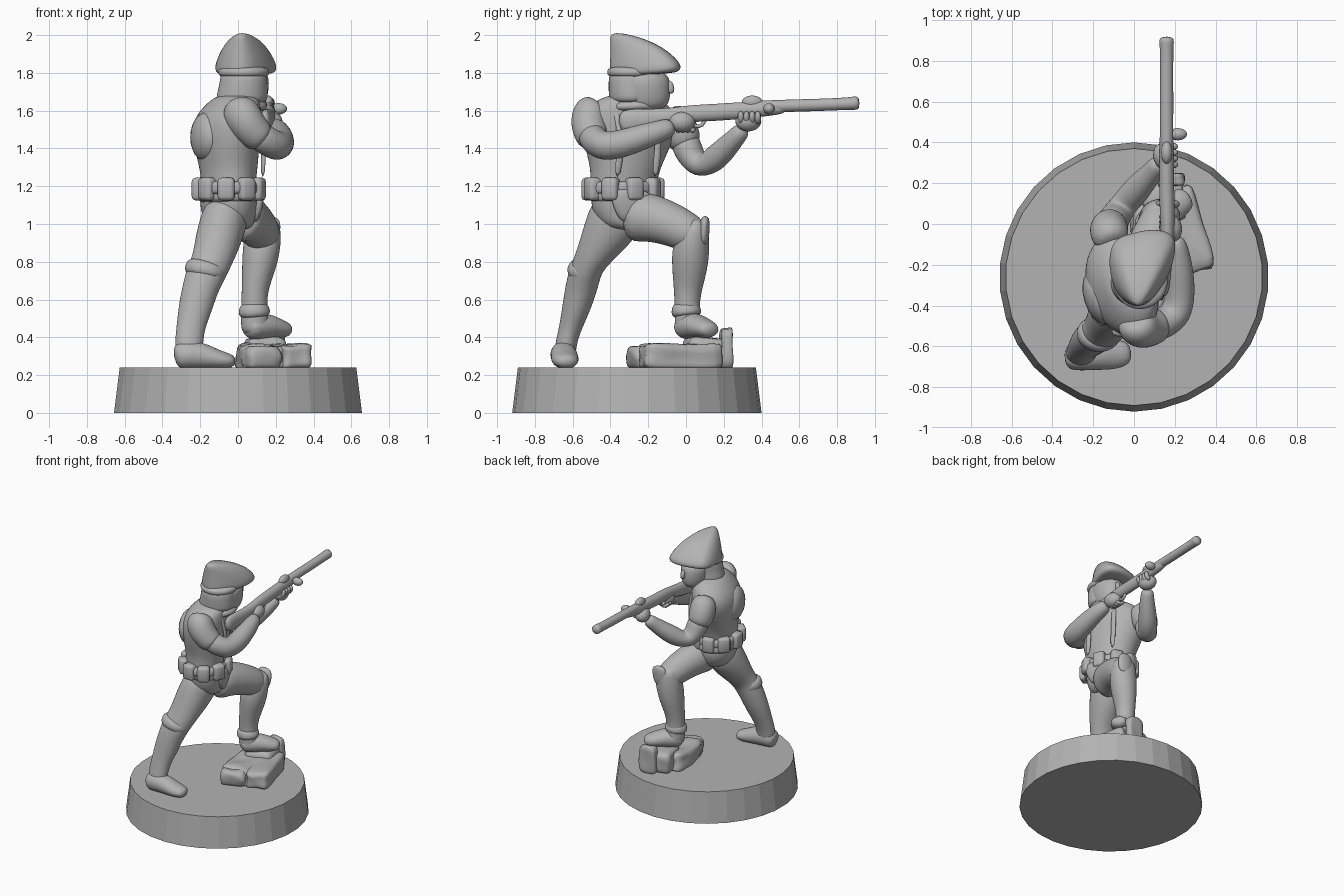
import bpy, bmesh, math, random
from mathutils import Vector, Matrix

random.seed(4)
grey = bpy.data.materials.new("plain grey")
grey.diffuse_color = (0.45, 0.45, 0.45, 1)


def finish(name, bm, subdiv=0, smooth=True):
    bmesh.ops.recalc_face_normals(bm, faces=bm.faces)
    me = bpy.data.meshes.new(name)
    bm.to_mesh(me)
    bm.free()
    me.materials.append(grey)
    ob = bpy.data.objects.new(name, me)
    bpy.context.collection.objects.link(ob)
    for p in me.polygons:
        p.use_smooth = smooth
    if subdiv:
        ob.modifiers.new("Subdivision", "SUBSURF").levels = subdiv
        ob.modifiers[-1].render_levels = subdiv
    return ob


def skin_rings(name, rings, subdiv=2):
    """Bridge equal rings of points and cap both ends."""
    bm = bmesh.new()
    vs = [[bm.verts.new(p) for p in r] for r in rings]
    n = len(vs[0])
    for a, b in zip(vs, vs[1:]):
        for i in range(n):
            bm.faces.new((a[i], a[(i + 1) % n], b[(i + 1) % n], b[i]))
    bm.faces.new(vs[0])
    bm.faces.new(vs[-1])
    return finish(name, bm, subdiv)


def loft(name, secs, side=(1, 0, 0), axis=None, n=12, subdiv=2):
    """Sections are x, y, z, radius along side, radius across."""
    pts = [Vector(s[:3]) for s in secs]
    rings = []
    for i, s in enumerate(secs):
        t = Vector(axis) if axis else pts[min(i + 1, len(pts) - 1)] - pts[max(i - 1, 0)]
        t.normalize()
        u = Vector(side)
        u = (u - t * u.dot(t)).normalized()
        v = t.cross(u)
        a, b = s[3], s[-1]
        rings.append([pts[i] + u * a * 1.04 * math.cos(k * math.tau / n)
                      + v * b * 1.04 * math.sin(k * math.tau / n) for k in range(n)])
    return skin_rings(name, rings, subdiv)


def ball(name, c, r, rot=0):
    bm = bmesh.new()
    m = Matrix.Translation(c) @ Matrix.Rotation(rot, 4, "Z") @ Matrix.Diagonal((*r, 1))
    bmesh.ops.create_uvsphere(bm, u_segments=20, v_segments=12, radius=1, matrix=m)
    return finish(name, bm)


def block(name, c, size, rot=0, rough=0, cuts=0, bevel=0.02):
    bm = bmesh.new()
    bmesh.ops.create_cube(bm, size=1)
    if cuts:
        bmesh.ops.subdivide_edges(bm, edges=bm.edges[:], cuts=cuts, use_grid_fill=True)
    bmesh.ops.transform(bm, verts=bm.verts, matrix=Matrix.Translation(c)
                        @ Matrix.Rotation(rot, 4, "Z") @ Matrix.Diagonal((*size, 1)))
    for v in bm.verts:
        v.co += Vector([random.uniform(-rough, rough) for _ in range(3)])
        v.co.z = max(v.co.z, 0.235)
    if bevel:
        bmesh.ops.bevel(bm, geom=bm.edges[:], offset=bevel, segments=2,
                        affect="EDGES", profile=0.5)
    return finish(name, bm, 1 if cuts else 0, smooth=bool(cuts or bevel))


# Display base
bm = bmesh.new()
bmesh.ops.create_cone(bm, cap_ends=True, segments=30, radius1=0.66, radius2=0.63,
                      depth=0.24, matrix=Matrix.Translation((0, -0.26, 0.12)))
finish("base", bm, smooth=False)

# Rubble under the raised foot
block("rock_slab", (0.26, -0.03, 0.295), (0.17, 0.42, 0.14), 0.29, 0.012, 3, 0)
block("rock_rubble", (0.12, -0.07, 0.285), (0.24, 0.36, 0.15), 0.1, 0.022, 3, 0)
block("rock_low_end", (0.13, -0.23, 0.285), (0.18, 0.13, 0.13), 0.4, 0.02, 2, 0)
block("rock_under_foot", (0.14, 0.1, 0.315), (0.21, 0.21, 0.17), 0.2, 0.015, 2, 0)
block("rock_high_end", (0.18, 0.215, 0.34), (0.13, 0.07, 0.22), 0.1, 0.012, 2, 0)

# Torso stands side-on: shoulder line runs along this direction
SH = (0.31, -0.95, 0)
UP = (0, 0, 1)
loft("torso", [(-0.05, -0.34, 1.14, 0.17, 0.14), (-0.05, -0.33, 1.22, 0.18, 0.14),
               (-0.05, -0.32, 1.30, 0.19, 0.15), (-0.06, -0.31, 1.40, 0.23, 0.165),
               (-0.06, -0.30, 1.50, 0.26, 0.175), (-0.05, -0.30, 1.58, 0.26, 0.16),
               (-0.02, -0.30, 1.645, 0.20, 0.13), (0.0, -0.30, 1.69, 0.10, 0.10)], SH, UP)
loft("pelvis", [(-0.04, -0.33, 1.22, 0.17, 0.14), (-0.05, -0.32, 1.12, 0.19, 0.15),
                (-0.05, -0.32, 1.04, 0.17, 0.14), (-0.03, -0.31, 0.96, 0.11, 0.11)], SH, UP)
loft("jacket_hem", [(-0.05, -0.33, 1.21, 0.18, 0.15), (-0.05, -0.325, 1.15, 0.20, 0.165),
                    (-0.05, -0.32, 1.10, 0.195, 0.16)], SH, UP)
# Jacket front flap
loft("jacket_flap", [(0.09, -0.28, 1.19, 0.13, 0.03), (0.09, -0.29, 1.10, 0.11, 0.035),
                     (0.075, -0.30, 1.00, 0.05, 0.03)], SH)
# Belt and pouches
loft("belt", [(-0.05, -0.335, z, a, b) for z, a, b in
              ((1.15, 0.185, 0.155), (1.17, 0.205, 0.168), (1.21, 0.205, 0.168),
               (1.235, 0.185, 0.155))], SH, UP)
for i in range(9):
    t = i * math.tau / 9 + 0.25
    u, v = 0.185 * math.cos(t), 0.155 * math.sin(t)
    c = (-0.05 + 0.31 * u + 0.95 * v, -0.335 - 0.95 * u + 0.31 * v, 1.185)
    block(f"belt_pouch_{i + 1}", c, (0.075, 0.09, 0.12), math.atan2(c[1] + 0.335, c[0] + 0.05))
# Pack on the back, chest straps
ball("back_pack", (-0.17, -0.36, 1.46), (0.075, 0.14, 0.13), 0.31)
for i, o in enumerate((-0.11, 0.1)):
    x, y = 0.31 * o, -0.95 * o
    loft(f"chest_strap_{i + 1}",
         [(0.07 + x, -0.28 + y, 1.62, 0.02, 0.012), (0.1 + x, -0.255 + y, 1.52, 0.02, 0.012),
          (0.105 + x, -0.25 + y, 1.4, 0.02, 0.012), (0.1 + x, -0.27 + y, 1.24, 0.02, 0.012)],
         SH, n=8, subdiv=1)

# Rear leg, braced on the base
loft("rear_leg", [(-0.05, -0.34, 1.10, 0.12, 0.14), (-0.08, -0.39, 1.0, 0.125, 0.145),
                  (-0.11, -0.45, 0.90, 0.12, 0.115), (-0.14, -0.51, 0.80, 0.105, 0.085),
                  (-0.17, -0.535, 0.74, 0.105, 0.085), (-0.20, -0.555, 0.66, 0.095, 0.085),
                  (-0.225, -0.58, 0.56, 0.09, 0.075), (-0.25, -0.61, 0.46, 0.075, 0.06),
                  (-0.26, -0.635, 0.37, 0.075, 0.055), (-0.26, -0.645, 0.28, 0.07, 0.06)])
loft("rear_boot_cuff", [(-0.16, -0.53, 0.80, 0.085, 0.07), (-0.17, -0.535, 0.77, 0.115, 0.092),
                        (-0.185, -0.55, 0.70, 0.105, 0.09)])
loft("rear_boot", [(-0.34, -0.655, 0.295, 0.055, 0.06), (-0.28, -0.65, 0.31, 0.07, 0.075),
                   (-0.19, -0.645, 0.305, 0.07, 0.07), (-0.10, -0.64, 0.28, 0.075, 0.048),
                   (-0.01, -0.63, 0.27, 0.055, 0.035)], (0, 1, 0))

# Raised leg, foot on the rubble
loft("front_thigh", [(-0.0, -0.33, 1.04, 0.12, 0.14), (0.04, -0.2, 1.04, 0.12, 0.13),
                     (0.09, -0.08, 1.0, 0.11, 0.115), (0.125, 0.01, 0.955, 0.1, 0.105),
                     (0.14, 0.07, 0.925, 0.085, 0.085)])
loft("front_shin", [(0.14, 0.075, 1.03, 0.07, 0.04), (0.135, 0.045, 0.97, 0.095, 0.08),
                    (0.125, 0.025, 0.87, 0.1, 0.1), (0.11, 0.02, 0.77, 0.09, 0.095),
                    (0.09, 0.01, 0.66, 0.07, 0.075), (0.085, 0.005, 0.57, 0.068, 0.065),
                    (0.09, 0.01, 0.48, 0.075, 0.07), (0.09, 0.01, 0.41, 0.07, 0.07)])
loft("knee_guard", [(0.17, 0.105, 1.045, 0.05, 0.02), (0.165, 0.095, 0.98, 0.065, 0.03),
                    (0.15, 0.09, 0.88, 0.055, 0.03)])
loft("front_boot_cuff", [(0.085, 0.0, 0.59, 0.06, 0.06), (0.085, 0.0, 0.55, 0.085, 0.08),
                         (0.09, 0.005, 0.50, 0.085, 0.08)])
loft("front_boot", [(0.04, -0.03, 0.445, 0.06, 0.05), (0.09, 0.01, 0.46, 0.075, 0.075),
                    (0.16, 0.06, 0.46, 0.075, 0.065), (0.22, 0.105, 0.445, 0.07, 0.05),
                    (0.275, 0.14, 0.435, 0.05, 0.035)], (-0.6, 0.8, 0))

# Trigger arm
loft("right_sleeve", [(0.0, -0.46, 1.64, 0.07), (0.01, -0.50, 1.60, 0.1), (0.04, -0.515, 1.54, 0.1),
                      (0.09, -0.505, 1.48, 0.09), (0.14, -0.49, 1.44, 0.08)], (0, 1, 0))
loft("right_arm", [(0.08, -0.51, 1.49, 0.075), (0.15, -0.485, 1.44, 0.078),
                   (0.21, -0.44, 1.41, 0.078), (0.225, -0.35, 1.42, 0.075),
                   (0.225, -0.25, 1.455, 0.07), (0.215, -0.14, 1.49, 0.058),
                   (0.195, -0.06, 1.52, 0.048)], UP)
ball("right_hand", (0.18, -0.02, 1.54), (0.055, 0.07, 0.055), 0.2)

# Support arm
loft("left_sleeve", [(-0.10, -0.10, 1.59, 0.07), (-0.12, -0.05, 1.55, 0.095),
                     (-0.125, -0.02, 1.47, 0.095), (-0.11, 0.01, 1.40, 0.08)])
loft("left_arm", [(-0.12, -0.02, 1.47, 0.08), (-0.10, 0.02, 1.37, 0.078),
                  (-0.07, 0.07, 1.305, 0.07), (-0.02, 0.13, 1.325, 0.07),
                  (0.04, 0.2, 1.39, 0.065), (0.10, 0.265, 1.46, 0.05),
                  (0.13, 0.31, 1.51, 0.045)])
ball("left_hand", (0.15, 0.33, 1.545), (0.055, 0.07, 0.055), 0.3)
for i in range(4):
    y = 0.29 + i * 0.03
    loft(f"left_finger_{i + 1}", [(0.17, y, 1.53, 0.017), (0.205, y, 1.56, 0.018),
                                  (0.2, y, 1.60, 0.014)], (0, 1, 0), n=8, subdiv=1)
    y = -0.04 + i * 0.025
    loft(f"right_finger_{i + 1}", [(0.2, y, 1.5, 0.015), (0.15, y, 1.49, 0.017),
                                   (0.125, y, 1.53, 0.014)], (0, 1, 0), n=8, subdiv=1)

# Long rifle
loft("rifle_stock", [(0.14, -0.36, 1.54, 0.03, 0.065), (0.15, -0.25, 1.55, 0.03, 0.06),
                     (0.165, -0.1, 1.565, 0.032, 0.045), (0.165, 0.02, 1.585, 0.035, 0.045),
                     (0.16, 0.15, 1.59, 0.038, 0.045), (0.16, 0.28, 1.60, 0.035, 0.045),
                     (0.16, 0.42, 1.61, 0.035, 0.04), (0.16, 0.54, 1.615, 0.03, 0.03)])
loft("rifle_barrel", [(0.16, 0.2, 1.615, 0.03), (0.16, 0.5, 1.625, 0.034), (0.16, 0.7, 1.63, 0.033),
                      (0.16, 0.86, 1.637, 0.033), (0.16, 0.89, 1.64, 0.037),
                      (0.16, 0.92, 1.64, 0.035)], n=10, subdiv=1)
ball("rifle_sight", (0.16, 0.35, 1.645), (0.028, 0.055, 0.035))
ball("rifle_lock", (0.215, 0.44, 1.61), (0.045, 0.03, 0.03))
loft("trigger_guard", [(0.165, 0.02, 1.55, 0.012), (0.165, 0.05, 1.51, 0.012),
                       (0.165, 0.09, 1.52, 0.012), (0.165, 0.1, 1.56, 0.012)], n=8, subdiv=1)

# Head
loft("head", [(0.06, -0.22, 1.60, 0.06, 0.09), (0.06, -0.21, 1.64, 0.09, 0.125),
              (0.06, -0.22, 1.72, 0.105, 0.14), (0.06, -0.23, 1.82, 0.105, 0.14)], axis=UP)
loft("nose", [(0.085, -0.09, 1.76, 0.014), (0.085, -0.075, 1.715, 0.02),
              (0.085, -0.085, 1.69, 0.018)], n=8, subdiv=1)
loft("neck_cloth", [(0.02, -0.29, 1.635, 0.125, 0.11), (0.02, -0.29, 1.67, 0.14, 0.12),
                    (0.03, -0.29, 1.74, 0.125, 0.12), (0.03, -0.28, 1.83, 0.125, 0.13)], axis=UP)
loft("collar", [(0.01, -0.28, 1.59, 0.14, 0.15), (0.02, -0.27, 1.63, 0.14, 0.145),
                (0.03, -0.26, 1.66, 0.11, 0.12)], axis=UP)

# Peaked hat: a brim outline drawn in towards a point at the back
brim = [(-0.11, -0.07), (-0.01, -0.045), (0.08, -0.02), (0.22, -0.04), (0.195, -0.2),
        (0.13, -0.33), (0.03, -0.43), (-0.09, -0.36), (-0.13, -0.2)]


def hat_ring(f, z, px, py):
    return [(px + (x - px) * f, py + (y - py) * f, z + 0.05 * (y + 0.2) * f) for x, y in brim]


skin_rings("hat", [hat_ring(0.78, 1.79, 0.04, -0.27), hat_ring(0.98, 1.80, 0.03, -0.25),
                   hat_ring(1.02, 1.835, 0.03, -0.3), hat_ring(0.82, 1.91, 0.02, -0.39),
                   hat_ring(0.52, 1.975, 0.02, -0.4), hat_ring(0.14, 2.012, 0.02, -0.4)])
loft("hat_band", [(0.03, -0.28, 1.77, 0.125, 0.13), (0.03, -0.275, 1.80, 0.14, 0.145),
                  (0.03, -0.275, 1.84, 0.13, 0.14)], axis=UP)
